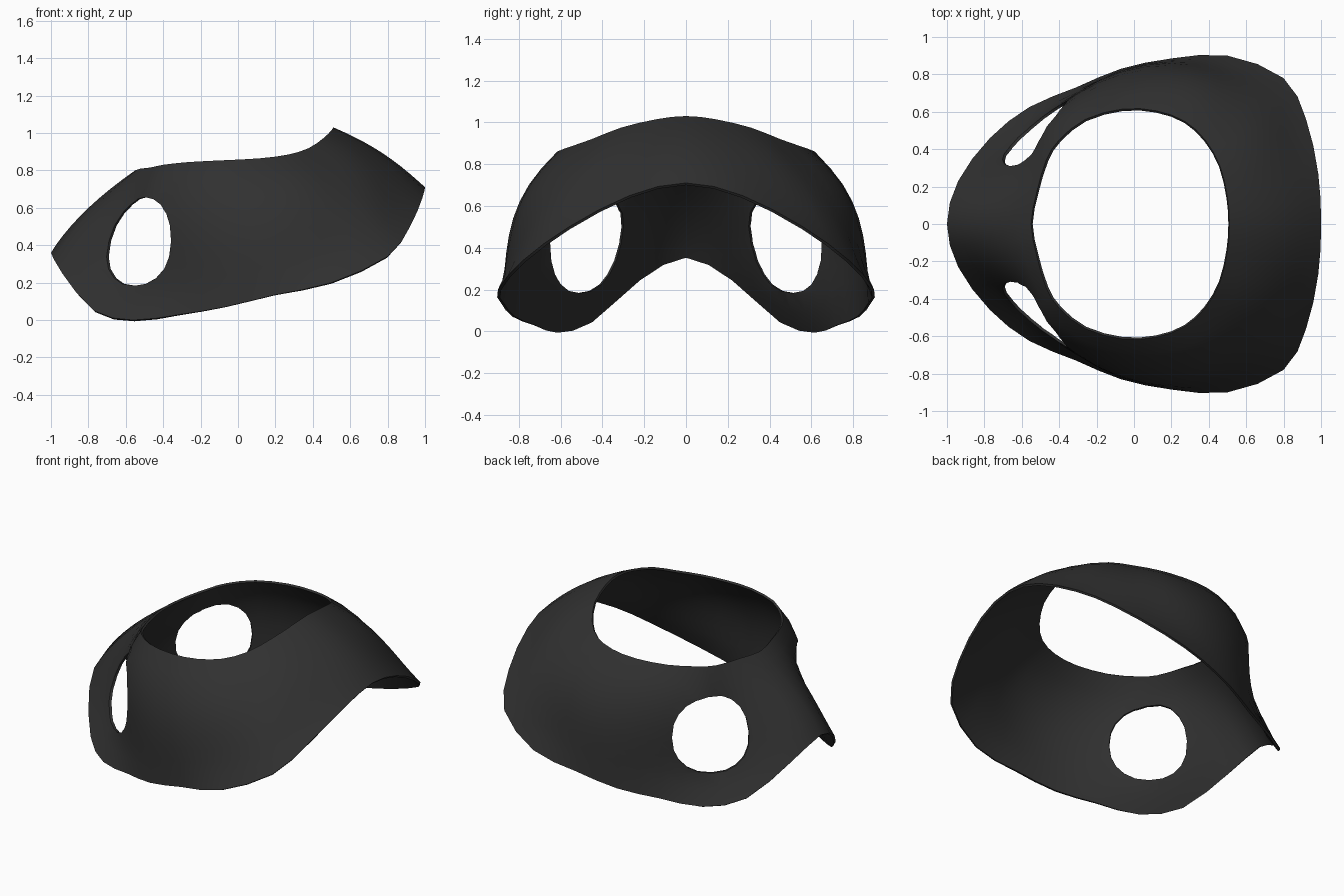
import bpy, bmesh, math
from mathutils import Vector

cube = bpy.data.objects.get("Cube")
if cube:
    bpy.data.objects.remove(cube, do_unlink=True)

# Half rims from nose to back: lower point, upper point
LOWER = [(-1, 0, .36), (-.94, .23, .25), (-.77, .46, .05), (-.56, .625, 0),
         (-.31, .73, .03), (-.07, .83, .07), (.2, .885, .135), (.5, .9, .2),
         (.8, .78, .34), (.92, .56, .5), (.985, .27, .65), (1, 0, .71)]
UPPER = [(-.55, 0, .8), (-.52, .17, .81), (-.47, .34, .815), (-.4, .45, .83),
         (-.26, .56, .845), (-.06, .615, .855), (.12, .605, .865), (.27, .55, .885),
         (.38, .45, .92), (.46, .31, .975), (.5, .14, 1.015), (.51, 0, 1.03)]
# Outward bulge at one third and two thirds of the height
BULGE = [(.04, .04), (.02, .03), (-.04, 0), (-.02, .04), (.03, .07), (.06, .09),
         (.07, .1), (.04, .09), (.04, .06), (.03, .06), (.035, .05), (.04, .05)]
ROWS = 9
STEPS = 2


def mirror_y(points):
    """Complete a half loop by reflecting it across the centre plane."""
    half = [Vector(p) for p in points]
    return half + [Vector((p.x, -p.y, p.z)) for p in reversed(half[1:-1])]


def smooth_loop(points):
    """Closed curve through the points."""
    n, out = len(points), []
    for i in range(n):
        a, b, c, d = (points[(i + k) % n] for k in (-1, 0, 1, 2))
        for s in range(STEPS):
            t = s / STEPS
            out.append(b + (c - a) * (t / 2)
                       + (a * 2 - b * 5 + c * 4 - d) * (t * t / 2)
                       + (b * 3 - a - c * 3 + d) * (t ** 3 / 2))
    return out


def make_object(name, bm):
    bmesh.ops.recalc_face_normals(bm, faces=bm.faces)
    mesh = bpy.data.meshes.new(name)
    bm.to_mesh(mesh)
    bm.free()
    obj = bpy.data.objects.new(name, mesh)
    bpy.context.collection.objects.link(obj)
    return obj


# Shell surface lofted between the rims
low, high = smooth_loop(mirror_y(LOWER)), smooth_loop(mirror_y(UPPER))
bulge = smooth_loop([Vector(b) for b in BULGE + BULGE[-2:0:-1]])
bm = bmesh.new()
columns = []
for p, q, b in zip(low, high, bulge):
    outward = Vector((p.x, p.y, 0)).normalized()
    column = []
    for r in range(ROWS + 1):
        t = r / ROWS
        k = 13.5 * t * (1 - t)
        push = k * (b[0] * (2 / 3 - t) + b[1] * (t - 1 / 3))
        column.append(bm.verts.new(p.lerp(q, t) + outward * push))
    columns.append(column)
for i, a in enumerate(columns):
    b = columns[(i + 1) % len(columns)]
    for r in range(ROWS):
        bm.faces.new((a[r], b[r], b[r + 1], a[r + 1]))
shell = make_object("mask_shell", bm)
# Make sure the face normals point away from the centre
face = shell.data.polygons[0]
if face.normal.x * face.center.x < 0:
    shell.data.flip_normals()

solid = shell.modifiers.new("thickness", "SOLIDIFY")
solid.thickness = .014
solid.offset = -1


# Rounded eye hole cutters
def eye_cutter(side):
    centre = Vector((-.525, .49 * side, .42))
    across = Vector((.65, .76 * side, 0))
    normal = Vector((-.76, .65 * side, 0))
    bm = bmesh.new()
    rings = [[], []]
    for i in range(20):
        angle = math.tau * i / 20
        c, s = math.cos(angle), math.sin(angle)
        u = math.copysign(abs(c) ** .9, c) * .237
        v = math.copysign(abs(s) ** .9, s) * .237
        for ring, depth in zip(rings, (-.22, .3)):
            ring.append(bm.verts.new(centre + across * u + normal * depth + Vector((0, 0, v))))
    bm.faces.new(rings[0])
    bm.faces.new(rings[1])
    for i in range(20):
        j = (i + 1) % 20
        bm.faces.new((rings[0][i], rings[0][j], rings[1][j], rings[1][i]))
    return make_object("eye_cutter", bm)


cutters = [eye_cutter(side) for side in (1, -1)]
for cutter in cutters:
    cutter.hide_render = True
    cut = shell.modifiers.new("eye_hole", "BOOLEAN")
    cut.operation = "DIFFERENCE"
    cut.solver = "EXACT"
    cut.object = cutter

# Bake the modifiers and drop the cutters
bpy.context.view_layer.update()
graph = bpy.context.evaluated_depsgraph_get()
baked = bpy.data.meshes.new_from_object(shell.evaluated_get(graph))
shell.modifiers.clear()
shell.data = baked
for cutter in cutters:
    bpy.data.objects.remove(cutter, do_unlink=True)

# Matt black material
black = bpy.data.materials.new("matt_black")
black.use_nodes = True
colour = (.03, .03, .03, 1)
black.diffuse_color = colour
black.node_tree.nodes["Principled BSDF"].inputs["Base Color"].default_value = colour
shell.data.materials.clear()
shell.data.materials.append(black)

# Smooth surface with crisp rims
bpy.ops.object.select_all(action="DESELECT")
shell.select_set(True)
bpy.context.view_layer.objects.active = shell
bpy.ops.object.shade_smooth_by_angle(angle=math.radians(40))
